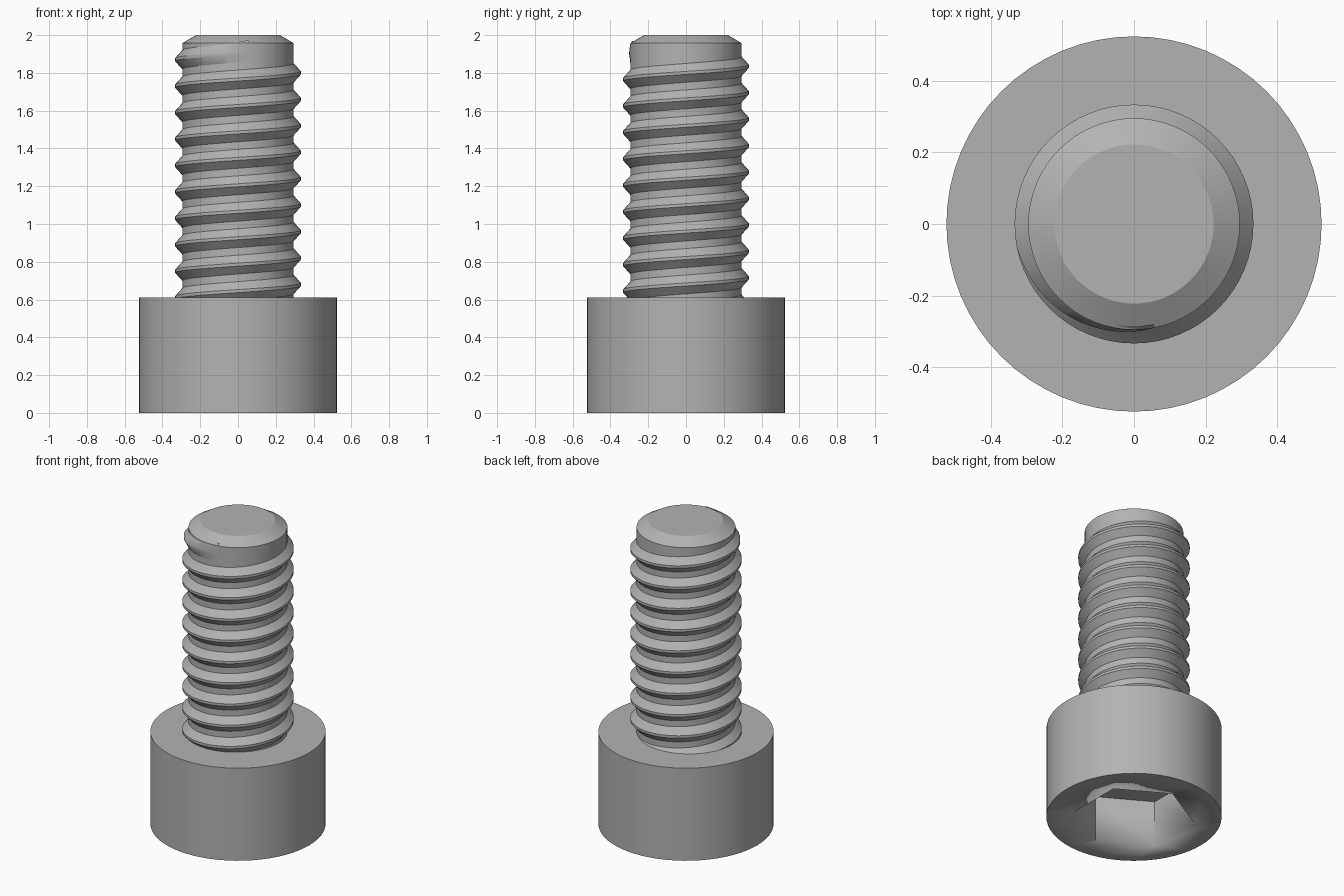
import bpy, bmesh
from math import sin, cos, pi, radians

old = bpy.data.objects.get("Cube")
if old:
    bpy.data.objects.remove(old)

steel = bpy.data.materials.new("steel_grey")
steel.use_nodes = True
COLOUR = (0.45, 0.45, 0.45, 1)
steel.diffuse_color = COLOUR
steel.node_tree.nodes["Principled BSDF"].inputs["Base Color"].default_value = COLOUR

HEAD_R, HEAD_TOP = 0.523, 0.61
ROOT_R, CREST_R = 0.295, 0.333
PITCH, THREAD_END = 0.14, 1.91
SIDES = 64


def finish(name, bm):
    bmesh.ops.remove_doubles(bm, verts=bm.verts, dist=1e-5)
    bmesh.ops.recalc_face_normals(bm, faces=bm.faces)
    mesh = bpy.data.meshes.new(name)
    bm.to_mesh(mesh)
    bm.free()
    obj = bpy.data.objects.new(name, mesh)
    bpy.context.collection.objects.link(obj)
    mesh.materials.append(steel)
    bpy.ops.object.select_all(action="DESELECT")
    obj.select_set(True)
    bpy.context.view_layer.objects.active = obj
    bpy.ops.object.shade_smooth_by_angle(angle=radians(25))
    return obj


def ring(bm, radius, z, sides=SIDES, turn=0.0):
    return [bm.verts.new((radius * cos(turn + 2 * pi * i / sides),
                          radius * sin(turn + 2 * pi * i / sides), z)) for i in range(sides)]


def stack(name, profile, sides=SIDES, turn=0.0):
    """Closed solid from (radius, z) rings."""
    bm = bmesh.new()
    rings = [ring(bm, r, z, sides, turn) for r, z in profile]
    for a, b in zip(rings, rings[1:]):
        for i in range(sides):
            j = (i + 1) % sides
            bm.faces.new((a[i], a[j], b[j], b[i]))
    bm.faces.new(rings[0])
    bm.faces.new(rings[-1])
    return finish(name, bm)


# Cylindrical head with a hexagonal key socket underneath
head = stack("head", [(HEAD_R, 0), (HEAD_R, HEAD_TOP)])
socket = stack("socket_cutter", [(0.36, -0.1), (0.36, 0.3)], 6, radians(30))
cut = head.modifiers.new("socket", "BOOLEAN")
cut.object = socket
cut.solver = "EXACT"
socket.hide_render = True
socket.hide_viewport = True

# Shank with a chamfered tip
stack("shank", [(ROOT_R, HEAD_TOP - 0.02), (ROOT_R, 1.957), (0.222, 2.0)])

# Right-handed helical thread that runs out into the shank at the tip
bm = bmesh.new()
START = HEAD_TOP - PITCH / 2
turns = (THREAD_END - START) / PITCH
steps = int(turns * SIDES)
FADE = SIDES // 4
previous = None
for k in range(steps + 1):
    angle = 2 * pi * k / SIDES
    z = START + PITCH * k / SIDES
    grow = min(1.0, (steps - k) / FADE)
    crest = ROOT_R + (CREST_R - ROOT_R) * grow
    section = []
    for r, dz in ((ROOT_R - 0.01, -0.062), (ROOT_R, -0.05), (crest, -0.008),
                  (crest, 0.008), (ROOT_R, 0.05), (ROOT_R - 0.01, 0.062)):
        section.append(bm.verts.new((r * cos(angle), r * sin(angle), z + dz)))
    if previous:
        for i in range(len(section)):
            j = (i + 1) % len(section)
            bm.faces.new((previous[i], previous[j], section[j], section[i]))
    else:
        bm.faces.new(section)
    previous = section
bm.faces.new(previous)
finish("thread", bm)
